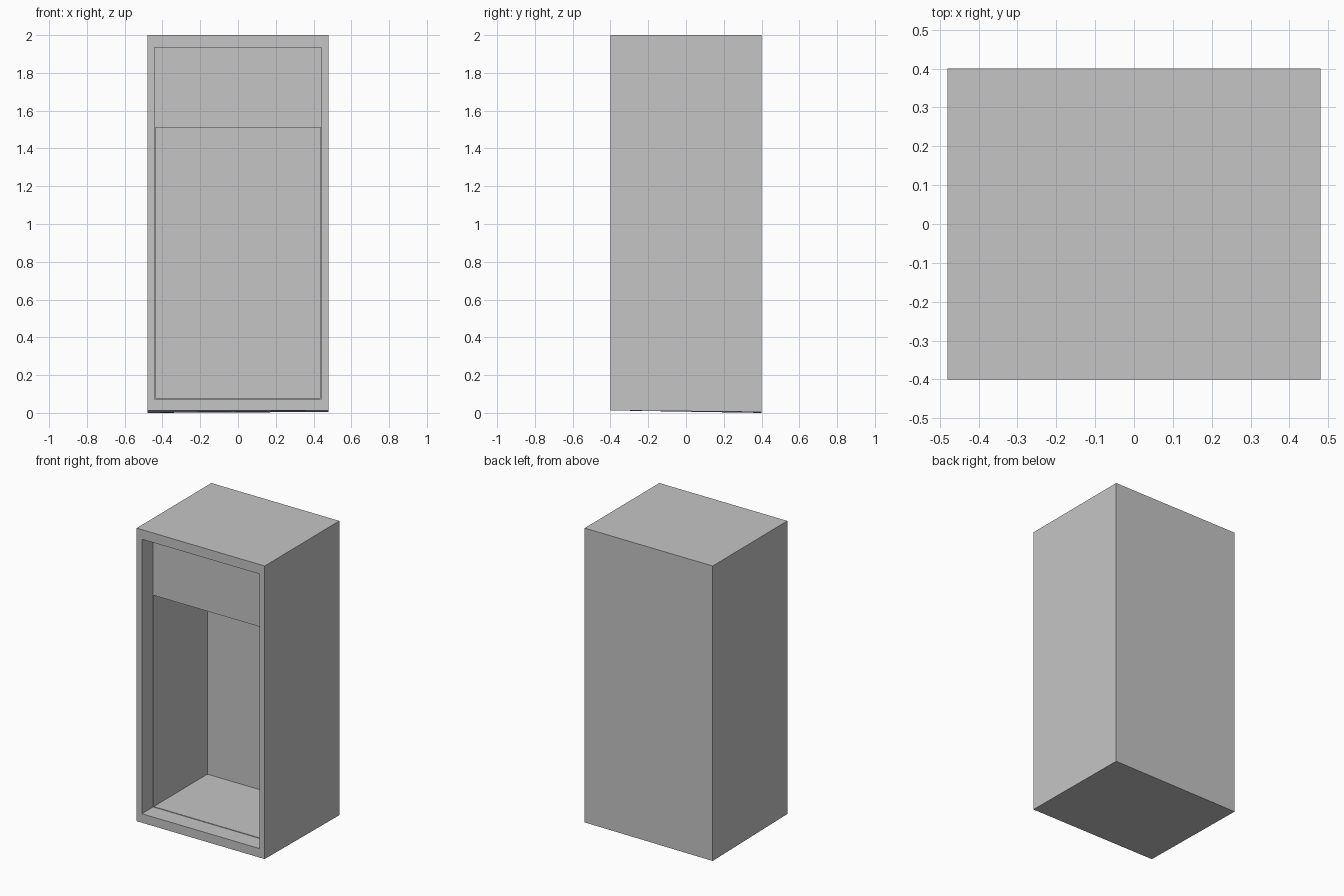
import bpy
import bmesh

cube = bpy.data.objects.get("Cube")
if cube:
    bpy.data.objects.remove(cube, do_unlink=True)

# Plain grey for the whole cabinet
GREY = (0.56, 0.56, 0.56, 1.0)
grey = bpy.data.materials.new("plain grey")
grey.use_nodes = True
grey.diffuse_color = GREY
grey.node_tree.nodes["Principled BSDF"].inputs["Base Color"].default_value = GREY

bm = bmesh.new()


def ring(half_width, y, bottom, top):
    """Upright rectangle of four vertices at depth y."""
    corners = ((-1, bottom), (1, bottom), (1, top), (-1, top))
    return [bm.verts.new((side * half_width, y, z)) for side, z in corners]


def bridge(a, b):
    for i in range(4):
        j = (i + 1) % 4
        bm.faces.new((a[i], a[j], b[j], b[i]))


# Rings run from the outer back, round the front rim, to the inner back
rings = [
    ring(0.48, 0.40, 0.0, 2.0),        # outer back
    ring(0.48, -0.40, 0.013, 2.0),     # outer front
    ring(0.441, -0.40, 0.074, 1.935),  # opening rim
    ring(0.441, -0.28, 0.074, 1.935),  # recessed header panel
    ring(0.436, -0.28, 0.078, 1.51),   # mouth of the deep compartment
    ring(0.436, 0.295, 0.078, 1.51),   # inner back wall
]
rings[0][1].co.z = 0.005               # slightly uneven base
for a, b in zip(rings, rings[1:]):
    bridge(a, b)
bm.faces.new(rings[0])
bm.faces.new(rings[-1])
bmesh.ops.recalc_face_normals(bm, faces=bm.faces)

mesh = bpy.data.meshes.new("cabinet_body")
bm.to_mesh(mesh)
bm.free()
mesh.materials.append(grey)
body = bpy.data.objects.new("cabinet_body", mesh)
bpy.context.collection.objects.link(body)
